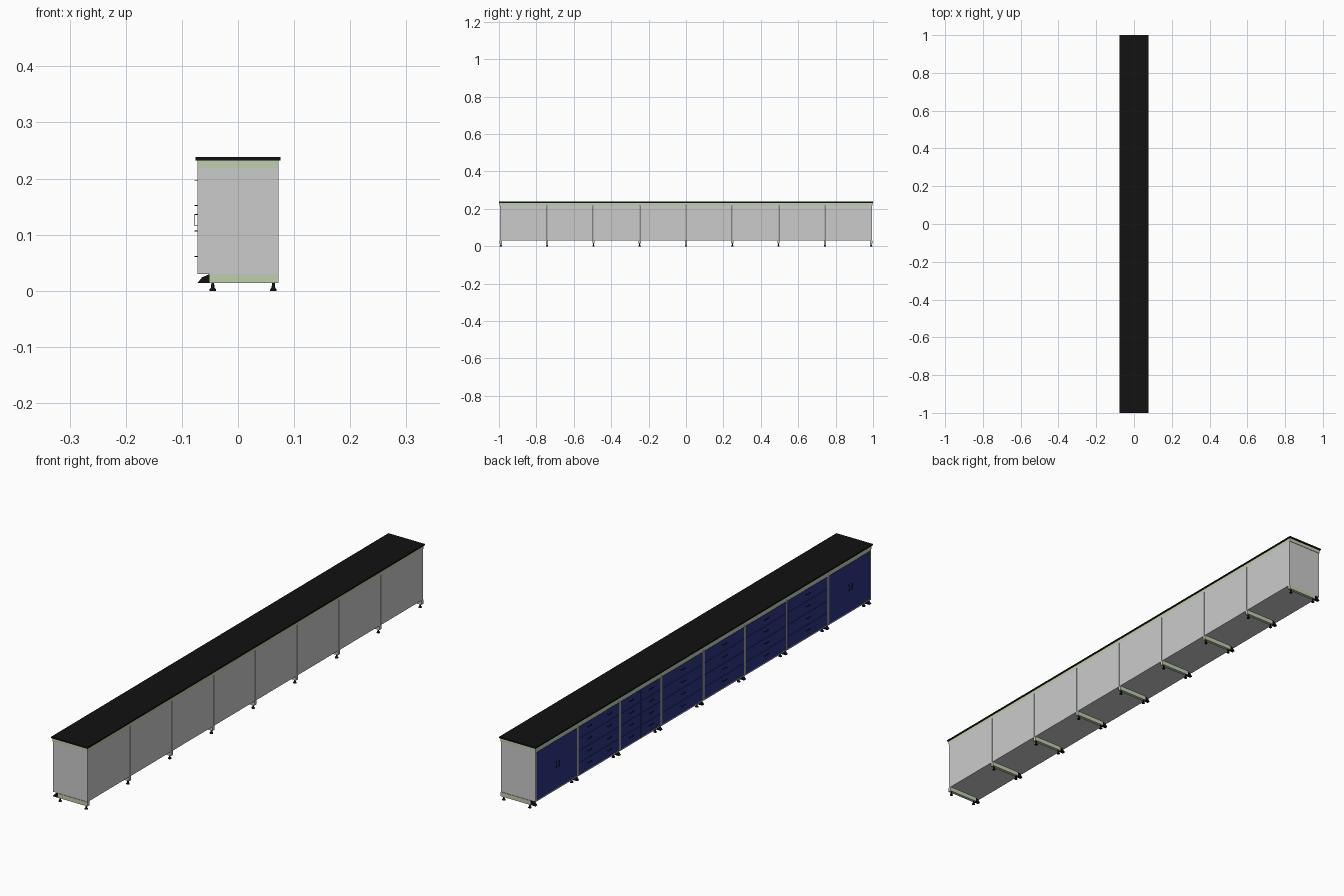
import bpy, bmesh, math

if "Cube" in bpy.data.objects:
    bpy.data.objects.remove(bpy.data.objects["Cube"])

def mat(name, c):
    m = bpy.data.materials.new(name)
    m.diffuse_color = (*c, 1)
    m.use_nodes = True
    m.node_tree.nodes["Principled BSDF"].inputs["Base Color"].default_value = m.diffuse_color
    return m

BLACK = mat("black", (0.006, 0.006, 0.006))
BLUE = mat("blue", (0.022, 0.035, 0.22))
GREEN = mat("sage", (0.53, 0.62, 0.43))

def finish(name, bm, m):
    bmesh.ops.recalc_face_normals(bm, faces=bm.faces)
    me = bpy.data.meshes.new(name)
    bm.to_mesh(me)
    bm.free()
    ob = bpy.data.objects.new(name, me)
    bpy.context.collection.objects.link(ob)
    if m:
        me.materials.append(m)
    return ob

def add_box(bm, x, y, z):
    vs = [bm.verts.new((a, b, c)) for a in x for b in y for c in z]
    for f in ((0, 1, 3, 2), (4, 6, 7, 5), (0, 4, 5, 1), (2, 3, 7, 6), (0, 2, 6, 4), (1, 5, 7, 3)):
        bm.faces.new([vs[i] for i in f])

def boxes(name, parts, m=None):
    bm = bmesh.new()
    for p in parts:
        add_box(bm, *p)
    return finish(name, bm, m)

def prism(name, profile, y0, y1, m):
    # extrude an x-z outline along y
    bm = bmesh.new()
    f = bm.faces.new([bm.verts.new((x, y0, z)) for x, z in profile])
    r = bmesh.ops.extrude_face_region(bm, geom=[f])
    for v in r["geom"]:
        if isinstance(v, bmesh.types.BMVert):
            v.co.y = y1
    return finish(name, bm, m)

def lathe(name, profile, cx, cy, m, n=16):
    bm = bmesh.new()
    rings = [[bm.verts.new((cx + r * math.cos(2 * math.pi * i / n), cy + r * math.sin(2 * math.pi * i / n), z))
              for i in range(n)] for r, z in profile]
    for a, b in zip(rings, rings[1:]):
        for i in range(n):
            bm.faces.new((a[i], a[(i + 1) % n], b[(i + 1) % n], b[i]))
    bm.faces.new(rings[0])
    bm.faces.new(rings[-1])
    ob = finish(name, bm, m)
    ob.data.shade_smooth()
    ob.data.set_sharp_from_angle(angle=math.radians(35))
    return ob

N, END, FRONT, BACK = 8, 0.99, -0.072, 0.072
PITCH = 2 * END / N
Z0, Z1 = 0.03, 0.219

# worktop
top = boxes("worktop", [((-0.0755, 0.0755), (-1, 1), (0.2325, 0.238))], BLACK)

# long top rails and cross rails
rails = [((FRONT, FRONT + 0.008), (-0.996, 0.996), (Z1, 0.2325)),
         ((BACK - 0.008, BACK), (-0.996, 0.996), (Z1, 0.2325))]

# support frames with wedge toes and levelling feet
for i in range(N + 1):
    y = -END + i * PITCH
    rails.append(((FRONT + 0.008, BACK - 0.008), (y - 0.006, y + 0.006), (Z1, 0.2325)))
    boxes(f"bottom_rail_{i}", [((-0.051, BACK), (y - 0.006, y + 0.006), (0.014, Z0))], GREEN)
    prism(f"toe_cap_{i}", [(-0.072, 0.014), (-0.051, 0.014), (-0.051, 0.0295), (-0.064, 0.024)],
          y - 0.006, y + 0.006, BLACK)
    for x in (-0.045, 0.063):
        lathe(f"foot_{i}", [(0.006, 0), (0.006, 0.002), (0.003, 0.006), (0.0025, 0.014)], x, y, BLACK)
boxes("top_rails", rails, GREEN)

def handle(bm, y, z, length, vertical):
    h = length / 2
    if vertical:
        add_box(bm, (-0.0775, -0.0763), (y - 0.0008, y + 0.0008), (z - h, z + h))
        for s in (-h, h - 0.0016):
            add_box(bm, (-0.0763, FRONT), (y - 0.0008, y + 0.0008), (z + s, z + s + 0.0016))
    else:
        add_box(bm, (-0.0775, -0.0763), (y - h, y + h), (z - 0.0008, z + 0.0008))
        for s in (-h, h - 0.0016):
            add_box(bm, (-0.0763, FRONT), (y + s, y + s + 0.0016), (z - 0.0008, z + 0.0008))

# cabinets: door pairs at both ends, wide and split drawers between
kinds = ["doors"] + ["wide"] * 4 + ["split"] * 2 + ["doors"]
for i, kind in enumerate(kinds):
    a = -END + i * PITCH + 0.0015
    b = a + PITCH - 0.003
    if i == 0:
        a -= 0.0055
    if i == N - 1:
        b += 0.0055
    t = 0.004
    xs = (FRONT, BACK)
    boxes(f"cabinet_{i}", [(xs, (a, a + t), (Z0, Z1)), (xs, (b - t, b), (Z0, Z1)),
                           (xs, (a + t, b - t), (Z0, Z0 + t)), (xs, (a + t, b - t), (Z1 - t, Z1)),
                           ((BACK - t, BACK), (a + t, b - t), (Z0 + t, Z1 - t))])
    fronts, hb = [], bmesh.new()
    cols = 1 if kind == "wide" else 2
    rows = 1 if kind == "doors" else 4
    lo, hi, g = Z0 + t, Z1 - t, 0.0006
    w, h = (b - a - 2 * t) / cols, (hi - lo) / rows
    for c in range(cols):
        for r in range(rows):
            ya, za = a + t + c * w, lo + r * h
            fronts.append(((FRONT - 0.0003, FRONT + 0.004), (ya + g, ya + w - g), (za + g, za + h - g)))
            if kind == "doors":
                handle(hb, ya + (w - 0.008 if c == 0 else 0.008), 0.126, 0.022, True)
            else:
                handle(hb, ya + w / 2, za + h * 0.6, 0.022, False)
    boxes(f"{kind}_fronts_{i}", fronts, BLUE)
    finish(f"handles_{i}", hb, BLACK)
